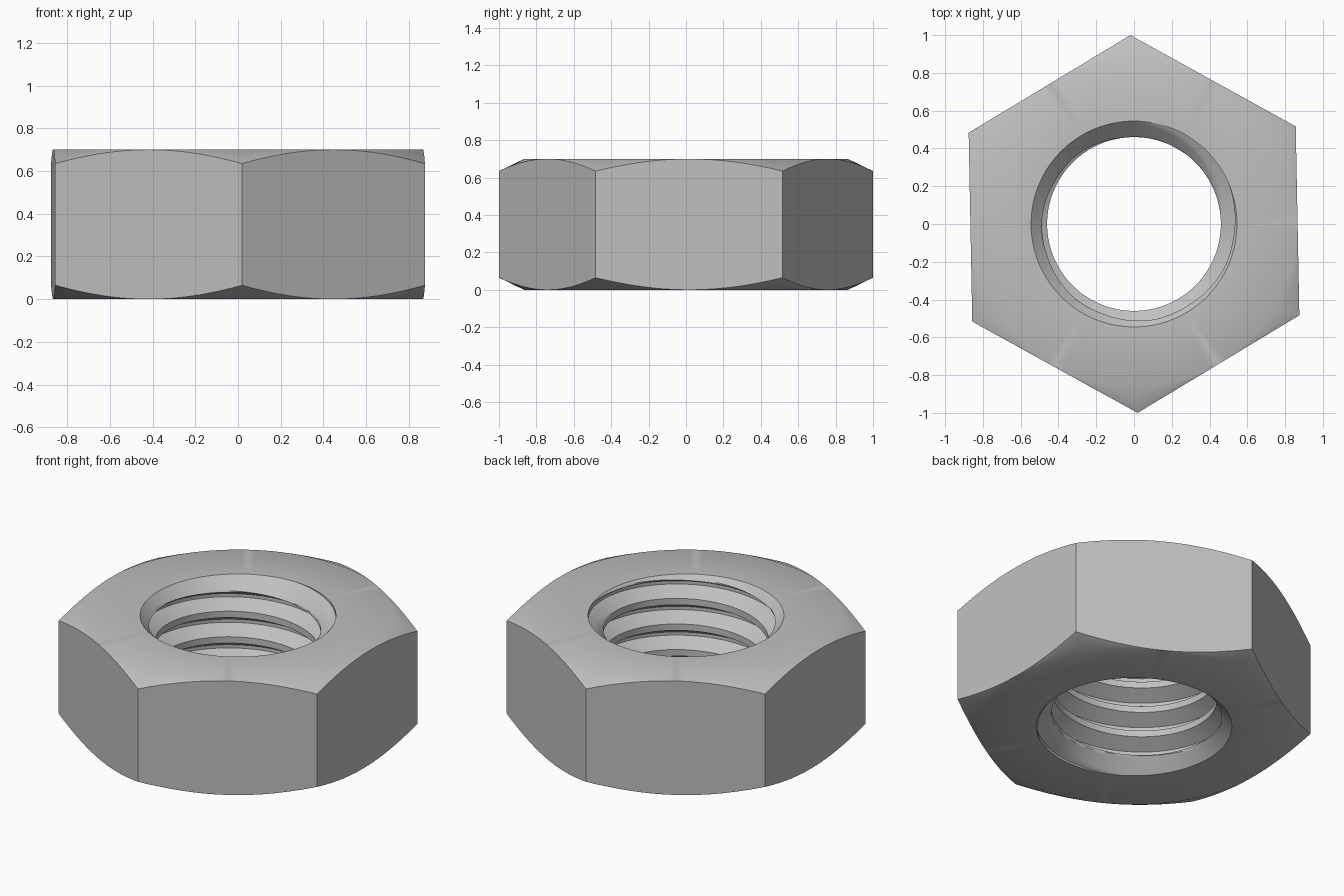
import bpy, bmesh
from math import pi, radians, cos, sin

cube = bpy.data.objects.get("Cube")
if cube:
    bpy.data.objects.remove(cube)

HEIGHT = 0.70
FLAT = cos(pi / 6)               # half the width across flats
CORNER_DROP = 0.065              # chamfer depth at the hexagon corners
MINOR, MAJOR = 0.46, 0.545       # thread radii
PITCH = 0.157
SINK = 0.085                     # countersink depth
CORNER_ANGLE = radians(31.1)     # direction of one hexagon corner
THREAD_ANGLE, THREAD_Z = radians(125), 0.49   # a point on the thread crest
COLUMNS = 120
STEPS = 6                        # samples along each thread flank


def thread_profile():
    """Offsets along one pitch with radii: flat crest, flank, flat root, flank."""
    corners = [(-1/8, MINOR), (1/8, MINOR), (7/16, MAJOR), (9/16, MAJOR), (7/8, MINOR)]
    points = []
    for (u0, r0), (u1, r1) in zip(corners, corners[1:]):
        for i in range(STEPS):
            t = i / STEPS
            points.append((u0 + (u1 - u0) * t, r0 + (r1 - r0) * t))
    return points


PROFILE = thread_profile()


def section(angle):
    """Closed cross-section of the nut at one angle: bore upwards, then outside down."""
    points = []
    base = THREAD_Z + PITCH * (angle - THREAD_ANGLE) / (2 * pi)
    for turn in range(-6, 5):
        for u, radius in PROFILE:
            z = min(max(base + (turn + u) * PITCH, 0), HEIGHT)
            edge = min(z, HEIGHT - z)
            countersink = MAJOR - (MAJOR - MINOR) * edge / SINK
            points.append((max(radius, countersink), z))
    # chamfered hexagon outside
    off = (angle - CORNER_ANGLE) % (pi / 3) - pi / 6
    outer = FLAT / cos(off)
    drop = CORNER_DROP * (outer - FLAT) / (1 - FLAT)
    points += [(FLAT, HEIGHT), (outer, HEIGHT - drop), (outer, drop), (FLAT, 0)]
    return points


# Sweep the cross-section round the axis
bm = bmesh.new()
rings = []
for c in range(COLUMNS + 1):
    a = CORNER_ANGLE + 2 * pi * c / COLUMNS
    rings.append([bm.verts.new((r * cos(a), r * sin(a), z)) for r, z in section(a)])
for left, right in zip(rings, rings[1:]):
    for i in range(len(left)):
        j = (i + 1) % len(left)
        bm.faces.new((left[i], right[i], right[j], left[j]))
bmesh.ops.remove_doubles(bm, verts=bm.verts[:], dist=0.00002)
bmesh.ops.recalc_face_normals(bm, faces=bm.faces[:])

mesh = bpy.data.meshes.new("hex_nut")
bm.to_mesh(mesh)
bm.free()
nut = bpy.data.objects.new("hex_nut", mesh)
bpy.context.collection.objects.link(nut)

# Plain grey metal
steel = bpy.data.materials.new("light_grey")
steel.use_nodes = True
colour = (0.53, 0.53, 0.53, 1)
steel.diffuse_color = colour
steel.node_tree.nodes["Principled BSDF"].inputs["Base Color"].default_value = colour
mesh.materials.append(steel)

# Smooth the round surfaces and keep the edges crisp
bpy.ops.object.select_all(action="DESELECT")
nut.select_set(True)
bpy.context.view_layer.objects.active = nut
bpy.ops.object.shade_smooth_by_angle(angle=radians(30))
